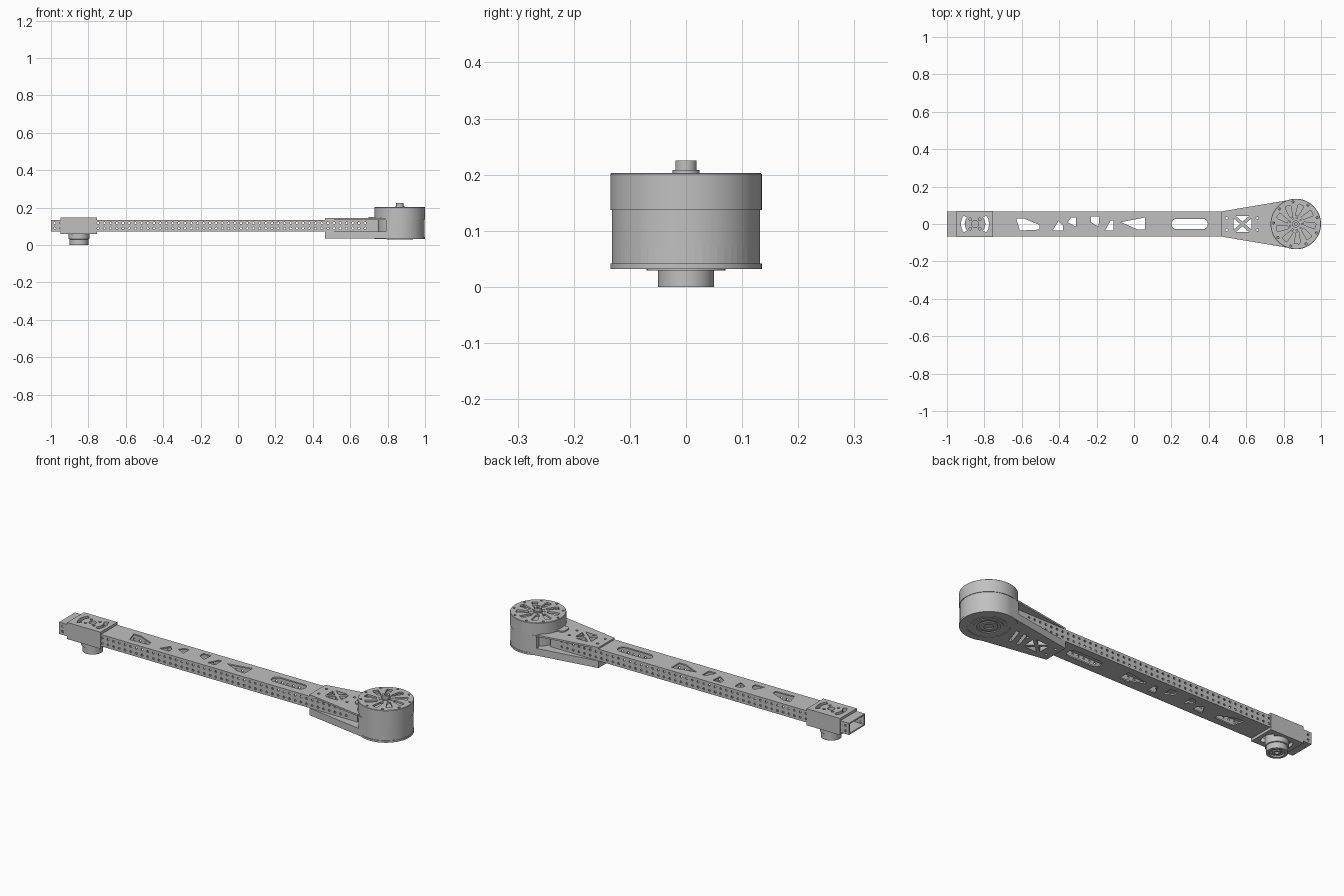
import bpy, bmesh, math
from math import cos, sin, pi, radians

if "Cube" in bpy.data.objects:
    bpy.data.objects.remove(bpy.data.objects["Cube"], do_unlink=True)

grey = bpy.data.materials.new("machined_grey")
grey.use_nodes = True
grey.diffuse_color = (0.53, 0.53, 0.53, 1)
grey.node_tree.nodes["Principled BSDF"].inputs["Base Color"].default_value = (0.53, 0.53, 0.53, 1)

MOTOR_X, MOTOR_R = 0.865, 0.135
WHEEL_X = -0.85
TUBE_Y, TUBE_LOW, TUBE_TOP = 0.067, 0.072, 0.134


def finish(bm, name):
    bmesh.ops.recalc_face_normals(bm, faces=bm.faces)
    mesh = bpy.data.meshes.new(name)
    bm.to_mesh(mesh)
    bm.free()
    mesh.materials.append(grey)
    obj = bpy.data.objects.new(name, mesh)
    bpy.context.collection.objects.link(obj)
    return obj


def add_prism(bm, points, offset):
    # Closed prism: two end caps joined by quads
    low = [bm.verts.new(p) for p in points]
    high = [bm.verts.new([a + b for a, b in zip(p, offset)]) for p in points]
    bm.faces.new(low[::-1])
    bm.faces.new(high)
    for i in range(len(low)):
        bm.faces.new((low[i - 1], low[i], high[i], high[i - 1]))


def prisms(name, outlines, z0, z1):
    bm = bmesh.new()
    for outline in outlines:
        add_prism(bm, [(x, y, z0) for x, y in outline], (0, 0, z1 - z0))
    return finish(bm, name)


def rect(x0, x1, w):
    return [(x0, -w), (x1, -w), (x1, w), (x0, w)]


def circle(x, y, r, n=12):
    return [(x + r * cos(2 * pi * i / n), y + r * sin(2 * pi * i / n)) for i in range(n)]


def capsule(x0, x1, r, n=8):
    right = [(x1 - r + r * cos(a), r * sin(a)) for a in [-pi / 2 + pi * i / n for i in range(n + 1)]]
    return right + [(x0 + x1 - x, -y) for x, y in right]


def arc_slot(cx, r0, r1, mid, half, n=8):
    angles = [radians(mid - half + 2 * half * i / n) for i in range(n + 1)]
    return ([(cx + r1 * cos(a), r1 * sin(a)) for a in angles]
            + [(cx + r0 * cos(a), r0 * sin(a)) for a in reversed(angles)])


def lathe(name, profile, x, steps=64):
    bm = bmesh.new()
    verts = [bm.verts.new((r, 0, z)) for r, z in profile]
    edges = [bm.edges.new(pair) for pair in zip(verts, verts[1:])]
    bmesh.ops.spin(bm, geom=verts + edges, axis=(0, 0, 1), cent=(0, 0, 0),
                   angle=2 * pi, steps=steps)
    bmesh.ops.remove_doubles(bm, verts=bm.verts, dist=1e-5)
    bmesh.ops.translate(bm, verts=bm.verts, vec=(x, 0, 0))
    return finish(bm, name)


def cut(obj, *cutters):
    for cutter in cutters:
        cutter.hide_render = True
        mod = obj.modifiers.new("cut", "BOOLEAN")
        mod.operation, mod.solver, mod.object = "DIFFERENCE", "EXACT", cutter
        mod.use_self = True
    graph = bpy.context.evaluated_depsgraph_get()
    mesh = bpy.data.meshes.new_from_object(obj.evaluated_get(graph))
    obj.modifiers.clear()
    obj.data = mesh
    for cutter in cutters:
        bpy.data.objects.remove(cutter, do_unlink=True)


def smooth(obj):
    bpy.ops.object.select_all(action="DESELECT")
    obj.select_set(True)
    bpy.context.view_layer.objects.active = obj
    bpy.ops.object.shade_smooth_by_angle(angle=radians(30))


def teardrop(x0, w0, r, n=32):
    # Narrow straight end running out into the round motor end
    a = pi / 2 + math.asin((r - w0) / (MOTOR_X - x0))
    arc = [(MOTOR_X + r * cos(-a + 2 * a * i / n), r * sin(-a + 2 * a * i / n)) for i in range(n + 1)]
    return [(x0, -w0)] + arc + [(x0, w0)]


# Shared openings: lightening windows, truss window and mounting holes
windows = [
    [(-.63, .03), (-.59, .03), (-.505, -.005), (-.505, -.03), (-.61, -.035)],
    [(-.435, -.035), (-.38, -.035), (-.38, -.01), (-.405, .015)],
    [(-.355, .01), (-.31, -.015), (-.31, .035), (-.335, .035)],
    [(-.23, .04), (-.185, .04), (-.19, -.015), (-.23, .01)],
    [(-.155, -.035), (-.11, -.035), (-.11, .02), (-.125, .02)],
    [(-.07, .01), (.06, .035), (.06, -.03), (.02, -.03)],
    capsule(.2, .395, .028),
]
truss = []
for s in (-1, 1):
    truss.append([(.545, s * .042), (.615, s * .042), (.58, s * .012)])
    truss.append([(.58 + s * .047, -.03), (.58 + s * .047, .03), (.58 + s * .012, 0)])
bolts = [circle(x, y, .007) for x in (.495, .66) for y in (-.032, .032)]
wheel_holes = [circle(WHEEL_X, 0, .018, 20)]
wheel_holes += [circle(WHEEL_X + .035 * cos(a), .035 * sin(a), .007)
                for a in [pi / 4 + pi / 2 * i for i in range(4)]]
wheel_holes += [arc_slot(WHEEL_X, .055, .075, mid, 38) for mid in (0, 180)]

# Hollow rectangular tube with windows and two rows of side holes
tube = prisms("arm_tube", [rect(-1, .745, TUBE_Y)], TUBE_LOW, TUBE_TOP)
bm = bmesh.new()
for i in range(51):
    for z in (.089, .117):
        ring = circle(-.98 + i * .0332, z, .006, 8)
        add_prism(bm, [(x, -.2, h) for x, h in ring], (0, .4, 0))
side_holes = finish(bm, "side_hole_cutter")
cut(tube, prisms("bore_cutter", [rect(-1.1, .8, TUBE_Y - .007)], TUBE_LOW + .007, TUBE_TOP - .007),
    prisms("window_cutter", windows + truss + bolts + wheel_holes, 0, .3), side_holes)

# Clamp sleeve around the tube above the small wheel
sleeve = prisms("wheel_clamp", [rect(-.95, -.755, .07)], .059, .147)
cut(sleeve, prisms("sleeve_bore_cutter", [rect(-1.1, -.6, .0665)], TUBE_LOW, TUBE_TOP),
    prisms("sleeve_hole_cutter", wheel_holes, 0, .3))

# Small stepped wheel unit with a recessed underside
wheel = lathe("small_wheel", [(0, .06), (.055, .06), (.055, .032), (.05, .03), (.05, 0), (.036, 0),
                              (.036, .008), (.02, .008), (.02, .002), (.01, .002), (.01, .012), (0, .012)], WHEEL_X)
cut(wheel, prisms("wheel_bolt_cutter", [circle(WHEEL_X + .028 * cos(a), .028 * sin(a), .005)
                                        for a in [pi / 3 * i for i in range(6)]], -.01, .02))
smooth(wheel)

# Lower motor plate with truss and diagonal slots
lower = prisms("lower_motor_plate", [teardrop(.465, TUBE_Y, .132)], .034, .0715)
diagonals = [[(x, -.045), (x + .018, -.045), (x + .048, .045), (x + .03, .045)] for x in (.645, .69)]
cut(lower, prisms("lower_cutter", truss + bolts, 0, .2),
    prisms("diagonal_cutter", diagonals, .02, .06))

# Upper motor plate wrapping the near side of the motor
upper = prisms("upper_motor_plate", [teardrop(.465, TUBE_Y, .132)], TUBE_TOP, .143)
cut(upper, prisms("upper_cutter", truss + bolts, .1, .2),
    prisms("motor_clearance_cutter", [circle(MOTOR_X, 0, .133, 64)], .1, .2),
    prisms("upper_end_cutter", [rect(.79, 1.2, .3)], .1, .2))

# Outer guard around the far side of the motor
guard = prisms("motor_guard", [teardrop(.465, TUBE_Y, .132)], .04, .137)
cut(guard, prisms("guard_bore_cutter", [circle(MOTOR_X, 0, .124, 64)], .0, .3),
    prisms("guard_end_cutter", [rect(.3, .79, .3)], .0, .3))
smooth(guard)

# Motor base flange with concentric rings underneath
flange = lathe("motor_base", [(0, .042), (MOTOR_R, .042), (MOTOR_R, .032), (.1, .032), (.1, .037),
                              (.085, .037), (.085, .032), (.07, .032), (.07, .029), (.055, .029),
                              (.055, .037), (.042, .037), (.042, .029), (.022, .029), (.022, .037),
                              (0, .037)], MOTOR_X)
smooth(flange)

# Stator core
smooth(lathe("motor_stator", [(0, .041), (.117, .041), (.117, .175), (0, .175)], MOTOR_X))

# Rotor bell with swept vent slots and rim holes
bell = lathe("motor_bell", [(0, .203), (MOTOR_R - .002, .203), (MOTOR_R, .201), (MOTOR_R, .137),
                            (.12, .137), (.12, .193), (0, .193)], MOTOR_X)
vents, count = [], 9
for i in range(count):
    a = 2 * pi * i / count
    corners = [(.045, -.006), (.1, -.026), (.108, .0), (.1, .006), (.045, .01)]
    vents.append([(MOTOR_X + u * cos(a) - v * sin(a), u * sin(a) + v * cos(a)) for u, v in corners])
    vents.append(circle(MOTOR_X + .12 * cos(a + .3), .12 * sin(a + .3), .006))
    vents.append(circle(MOTOR_X + .033 * cos(a), .033 * sin(a), .004, 8))
cut(bell, prisms("vent_cutter", vents, .185, .22))
smooth(bell)

# Stepped shaft
smooth(lathe("motor_shaft", [(0, .2), (.024, .2), (.024, .208), (.019, .208), (.019, .225),
                             (.008, .225), (.008, .215), (0, .215)], MOTOR_X, 32))

# Cable outlet beside the motor
prisms("cable_outlet", [[(.71, -.03), (.745, -.03), (.745, .03), (.71, .03), (.697, .018), (.697, -.018)]],
       TUBE_TOP - .002, .15)
